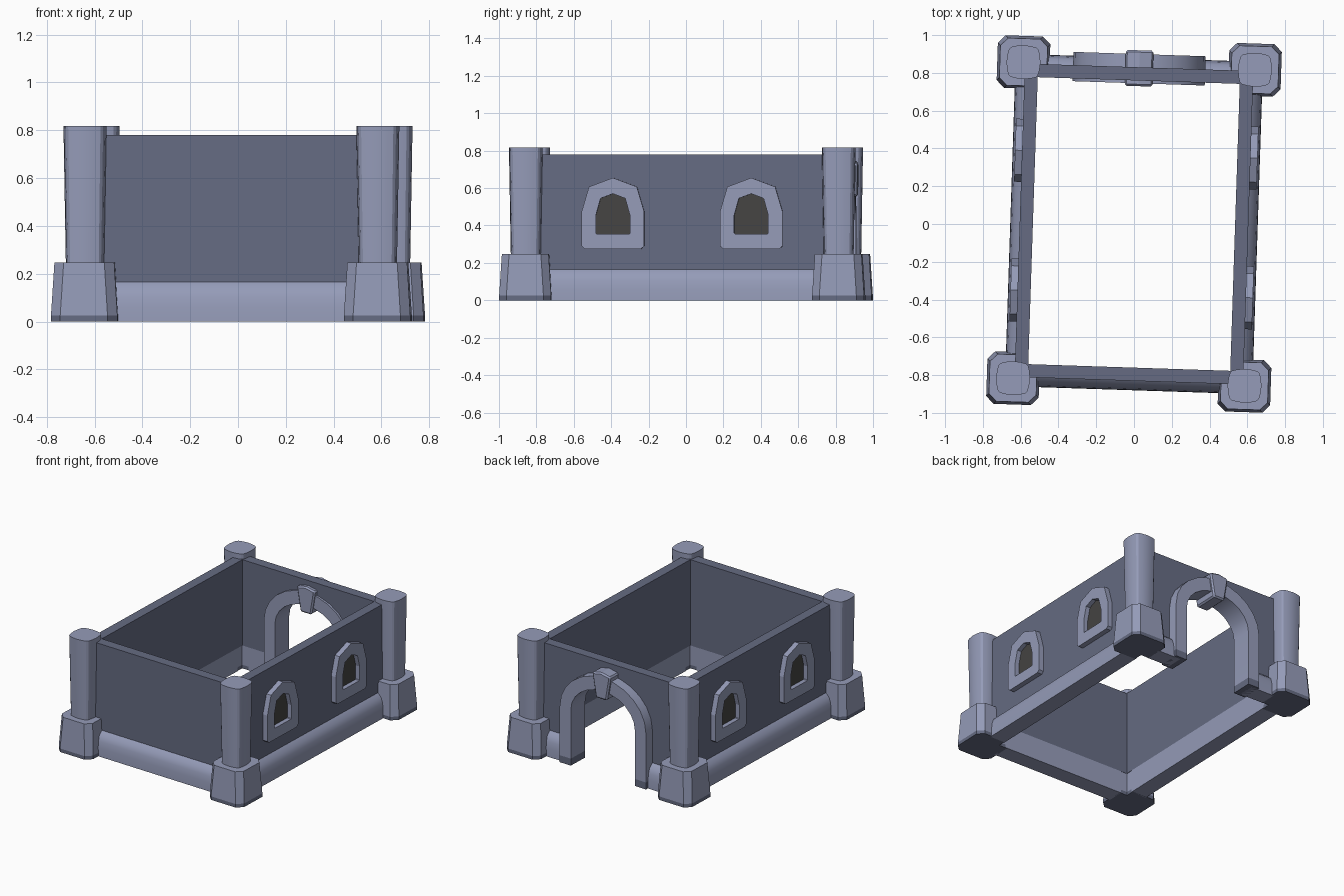
import bpy, bmesh, math
from mathutils import Matrix

if "Cube" in bpy.data.objects:
    bpy.data.objects.remove(bpy.data.objects["Cube"])

ROT = Matrix.Rotation(-0.033, 4, 'Z')      # whole building is turned slightly


def material(name, rgb):
    m = bpy.data.materials.new(name)
    m.diffuse_color = (*rgb, 1)
    m.use_nodes = True
    m.node_tree.nodes["Principled BSDF"].inputs["Base Color"].default_value = m.diffuse_color
    return m


STONE = material("light_stone", (0.30, 0.33, 0.48))
WALL = material("dark_stone", (0.132, 0.148, 0.225))
PANE = material("window_dark", (0.06, 0.058, 0.056))

RX, RY, T = 0.535, 0.76, 0.07              # room half sizes, wall thickness
PX, PY = 0.613, 0.837                      # pillar centres
H, PH = 0.78, 0.165                        # wall top, plinth top


def build(name, bm, mats, rule=None, smooth=None):
    bmesh.ops.recalc_face_normals(bm, faces=bm.faces)
    bm.normal_update()
    if rule:
        for f in bm.faces:
            f.material_index = rule(f.calc_center_median())
    bm.transform(ROT)
    me = bpy.data.meshes.new(name)
    bm.to_mesh(me)
    bm.free()
    for m in mats:
        me.materials.append(m)
    ob = bpy.data.objects.new(name, me)
    bpy.context.collection.objects.link(ob)
    if smooth:
        bpy.ops.object.select_all(action='DESELECT')
        ob.select_set(True)
        bpy.context.view_layer.objects.active = ob
        bpy.ops.object.shade_smooth_by_angle(angle=math.radians(smooth))
    return ob


def loft(name, rings, mats, rule=None, smooth=None):
    """Solid through matching closed rings, capped at both ends."""
    bm = bmesh.new()
    vs = [[bm.verts.new(p) for p in r] for r in rings]
    n = len(vs[0])
    for a, b in zip(vs, vs[1:]):
        for i in range(n):
            j = (i + 1) % n
            bm.faces.new((a[i], a[j], b[j], b[i]))
    bm.faces.new(vs[0])
    bm.faces.new(vs[-1])
    return build(name, bm, mats, rule, smooth)


def band(name, outer, inner, place, d0, d1, closed, mats, rule=None, smooth=None):
    """Flat frame between two outlines, with thickness from d0 to d1."""
    bm = bmesh.new()
    secs = [[bm.verts.new(place(*p, d)) for p, d in
             ((o, d0), (o, d1), (i, d1), (i, d0))] for o, i in zip(outer, inner)]
    n = len(secs)
    for k in range(n if closed else n - 1):
        a, b = secs[k], secs[(k + 1) % n]
        for i in range(4):
            j = (i + 1) % 4
            bm.faces.new((a[i], a[j], b[j], b[i]))
    if not closed:
        bm.faces.new(secs[0])
        bm.faces.new(secs[-1])
    return build(name, bm, mats, rule, smooth)


def on_right(u, z, d): return (d, u, z)
def on_left(u, z, d): return (-d, u, z)
def on_back(u, z, d): return (u, d, z)
def on_front(u, z, d): return (u, -d, z)


def prism(name, outline, place, d0, d1, mats):
    return loft(name, [[place(u, z, d) for u, z in outline] for d in (d0, d1)], mats)


def arch_line(hw, rise, spring=0.40, n=12, z0=(0.0, 0.05)):
    arc = [(hw * math.cos(math.pi * k / n), spring + rise * math.sin(math.pi * k / n))
           for k in range(n + 1)]
    return [(hw, z) for z in z0] + arc + [(-hw, z) for z in reversed(z0)]


# Walls: three plain, the back one with an arched opening
for side, place, half, r in (("left", on_left, RY + T, RX), ("right", on_right, RY + T, RX),
                             ("front", on_front, RX, RY)):
    prism(side + "_wall", [(-half, PH), (-half, H), (half, H), (half, PH)],
          place, r, r + T, [WALL])
prism("back_wall", [(-RX, PH), (-RX, H), (RX, H)] + [(RX, PH)] +
      arch_line(0.30, 0.25, z0=(PH,)), on_back, RY, RY + T, [WALL])

# Rounded plinths along the wall feet
PROFILE = [(0, 0), (0.12, 0), (0.118, 0.06), (0.111, 0.105), (0.098, 0.14), (0.07, PH), (0, PH)]
for name, place, u0, u1, r in (("left", on_left, -0.71, 0.71, RX),
                               ("right", on_right, -0.71, 0.71, RX),
                               ("front", on_front, -0.487, 0.487, RY),
                               ("back_a", on_back, 0.30, 0.487, RY),
                               ("back_b", on_back, -0.487, -0.30, RY)):
    loft(name + "_plinth", [[place(u, z, r + d) for d, z in PROFILE] for u in (u0, u1)],
         [STONE], smooth=35)


# Corner pillars: flared base (notched around the room) and slightly bulged shaft
def base_ring(hw, z, sx, sy, c=0.04, n=0.075):
    k = hw - c
    pts = [(-hw, -k), (-k, -hw), (k, -hw), (hw, -k), (hw, n), (n, n), (n, hw), (-k, hw), (-hw, k)]
    return [(sx * (PX - x), sy * (PY - y), z) for x, y in pts]


def shaft_ring(hw, z, sx, sy):
    quarter = [(1, 0), (0.95, 0.45), (0.87, 0.75), (0.75, 0.87), (0.45, 0.95)]
    pts = []
    for q in range(4):
        c, s = ((1, 0), (0, 1), (-1, 0), (0, -1))[q]
        pts += [(x * c - y * s, x * s + y * c) for x, y in quarter]
    return [(sx * PX + hw * x, sy * PY + hw * y, z) for x, y in pts]


for sx in (-1, 1):
    for sy in (-1, 1):
        loft("pillar_base", [base_ring(0.139, 0, sx, sy), base_ring(0.139, 0.025, sx, sy),
                             base_ring(0.125, 0.247, sx, sy)],
             [STONE, WALL], lambda c: 1 if c.z < 0.02 else 0)
        loft("pillar_shaft", [shaft_ring(0.08, 0.24, sx, sy), shaft_ring(0.09, 0.817, sx, sy)],
             [STONE], smooth=22)

# Windows: pointed frame with a dark pane, two on each long side
FRAME = [(-0.15, 0.275), (0.15, 0.275), (0.167, 0.29), (0.167, 0.475), (0.128, 0.607),
         (0, 0.655), (-0.128, 0.607), (-0.167, 0.475), (-0.167, 0.29)]
HOLE = [(-0.087, 0.355), (0.087, 0.355), (0.091, 0.359), (0.091, 0.455), (0.066, 0.545),
        (0, 0.57), (-0.066, 0.545), (-0.091, 0.455), (-0.091, 0.359)]
for place in (on_left, on_right):
    for y in (-0.37, 0.37):
        out = [(y + u, z) for u, z in FRAME]
        hole = [(y + u, z) for u, z in HOLE]
        band("window_frame", out, hole, place, RX + T - 0.01, RX + T + 0.037, True, [STONE])
        prism("window_pane", hole, place, RX + T - 0.003, RX + T + 0.005, [PANE])

# Doorway arch with dark feet, and its keystone
band("door_arch", arch_line(0.35, 0.30), arch_line(0.26, 0.205), on_back, 0.745, 0.90, False,
     [STONE, WALL], lambda c: 1 if c.z < 0.04 else 0, smooth=30)
key = prism("keystone", [(-0.045, 0.555), (0.045, 0.555), (0.075, 0.73), (0, 0.745), (-0.075, 0.73)],
            on_back, 0.73, 0.92, [STONE])
bev = key.modifiers.new("soft_edges", 'BEVEL')
bev.width = 0.01
bev.segments = 1
